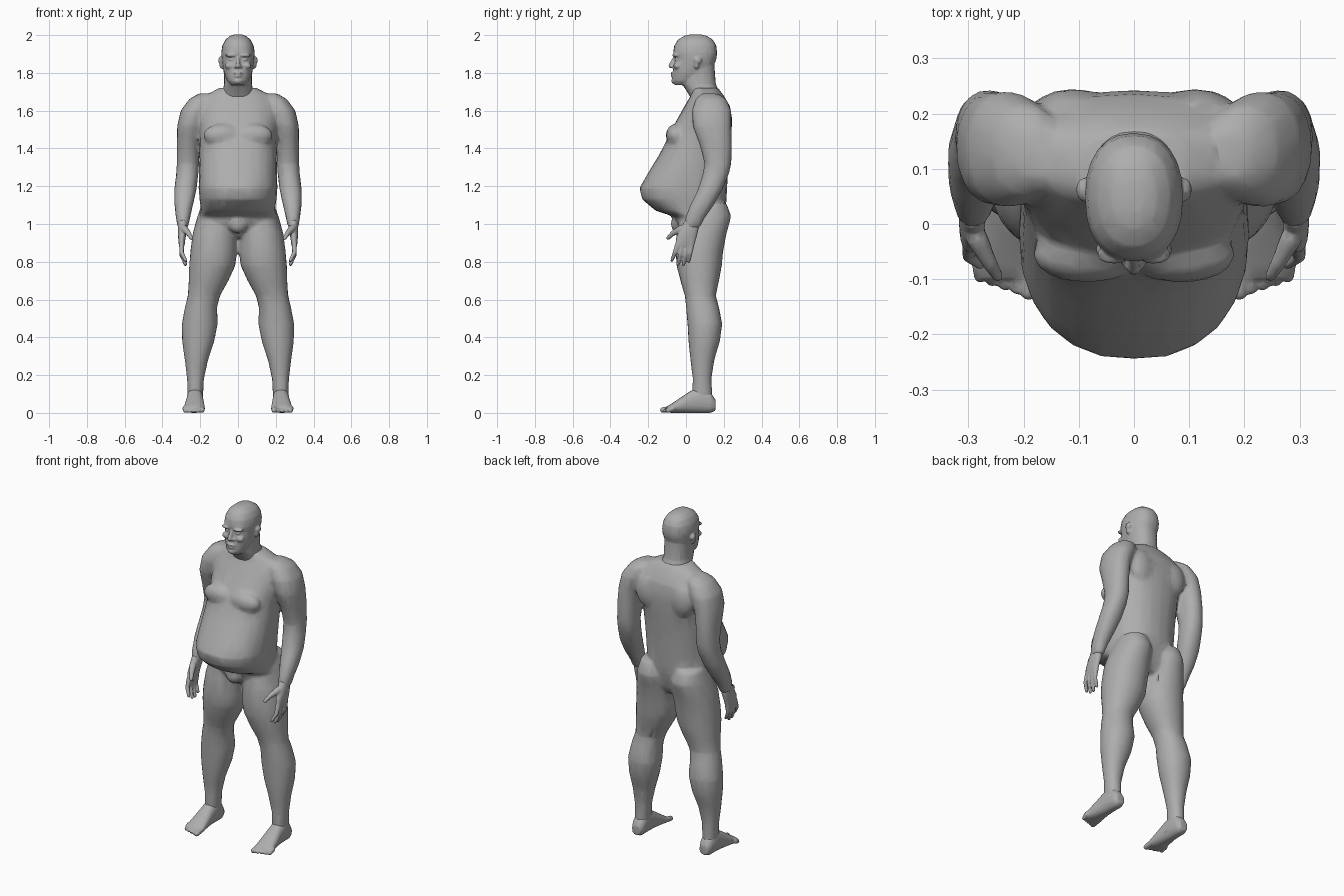
import bpy
import bmesh
import math
from mathutils import Matrix, Vector

default_cube = bpy.data.objects.get("Cube")
if default_cube:
    bpy.data.objects.remove(default_cube, do_unlink=True)

# One plain grey for the whole figure
grey = bpy.data.materials.new("plain_grey")
grey.use_nodes = True
grey.diffuse_color = (.42, .42, .42, 1)
grey.node_tree.nodes["Principled BSDF"].inputs["Base Color"].default_value = grey.diffuse_color


def power(value, exponent):
    return math.copysign(abs(value) ** exponent, value)


def loft(bm, sections, side=1, axis="z", squareness=2.3, segments=24):
    """Skin closed rounded sections given as (x low, x high, b low, b high, position)."""
    rings = []
    for low_x, high_x, low_b, high_b, position in sections:
        ring = []
        for step in range(segments):
            angle = math.tau * step / segments
            u = power(math.cos(angle), 2 / squareness)
            v = power(math.sin(angle), 2 / squareness)
            x = side * ((low_x + high_x) + u * (high_x - low_x)) / 2
            b = ((low_b + high_b) + v * (high_b - low_b)) / 2
            place = (x, b, position) if axis == "z" else (x, position, b)
            ring.append(bm.verts.new(place))
        rings.append(ring)
    for lower, upper in zip(rings, rings[1:]):
        for i in range(segments):
            j = (i + 1) % segments
            bm.faces.new((lower[i], lower[j], upper[j], upper[i]))
    bm.faces.new(rings[0][::-1])
    bm.faces.new(rings[-1])


def centred(sections):
    """Turn (half width, front, back, height) into full sections."""
    return [(-half, half, front, back, height) for half, front, back, height in sections]


def ball(bm, centre, radii, side=1):
    x, y, z = centre
    matrix = Matrix.Translation((side * x, y, z)) @ Matrix.Diagonal((*radii, 1))
    bmesh.ops.create_uvsphere(bm, u_segments=16, v_segments=10, radius=1, matrix=matrix)


def digit(bm, start, end, start_radius, end_radius):
    """Tapered rod with rounded ends, for fingers and toes."""
    start, end = Vector(start), Vector(end)
    span = end - start
    turn = span.to_track_quat("Z", "Y").to_matrix().to_4x4()
    bmesh.ops.create_cone(bm, cap_ends=True, segments=12, radius1=start_radius,
                          radius2=end_radius, depth=span.length,
                          matrix=Matrix.Translation((start + end) / 2) @ turn)
    ball(bm, start, (start_radius,) * 3)
    ball(bm, end, (end_radius,) * 3)


def finish(bm, name, voxel, smoothing, keep, mirrored=False):
    """Fuse the overlapping volumes, soften the joins and reduce to a light mesh."""
    bmesh.ops.recalc_face_normals(bm, faces=bm.faces)
    mesh = bpy.data.meshes.new(name)
    bm.to_mesh(mesh)
    bm.free()
    mesh.materials.append(grey)
    for polygon in mesh.polygons:
        polygon.use_smooth = True
    obj = bpy.data.objects.new(name, mesh)
    bpy.context.collection.objects.link(obj)
    remesh = obj.modifiers.new("fuse", "REMESH")
    remesh.mode = "VOXEL"
    remesh.voxel_size = voxel
    remesh.use_smooth_shade = True
    soften = obj.modifiers.new("soften", "SMOOTH")
    soften.factor = .5
    soften.iterations = smoothing
    reduce = obj.modifiers.new("reduce", "DECIMATE")
    reduce.ratio = keep
    if mirrored:
        mirror = obj.modifiers.new("other_side", "MIRROR")
        mirror.use_mirror_merge = False
    return obj


# Torso: pelvis, overhanging belly, chest and sloping shoulders
body = bmesh.new()
loft(body, centred([
    (.09, .0, .16, .93),
    (.2, -.04, .19, .98),
    (.21, -.065, .2, 1.04),
    (.195, -.16, .21, 1.07),
    (.204, -.232, .215, 1.13),
    (.209, -.247, .218, 1.19),
    (.207, -.195, .222, 1.28),
    (.205, -.14, .23, 1.37),
    (.203, -.095, .238, 1.46),
    (.21, -.055, .243, 1.54),
    (.205, -.01, .235, 1.62),
    (.175, .025, .2, 1.68),
    (.1, .03, .17, 1.72)]))
ball(body, (0, -.04, 1), (.05, .04, .05))

for side in (1, -1):
    # Chest and shoulder blades
    ball(body, (.085, -.055, 1.47), (.1, .052, .06), side)
    ball(body, (.11, .2, 1.54), (.08, .045, .1), side)
    # Buttock, thigh, knee, calf and ankle
    loft(body, [
        (.04, .19, .03, .215, 1.11),
        (.01, .215, -.03, .24, 1.04),
        (.004, .24, -.05, .215, .95),
        (.005, .253, -.055, .196, .85),
        (.014, .259, -.05, .19, .78),
        (.05, .261, -.03, .175, .7),
        (.095, .266, -.006, .158, .62),
        (.11, .281, .0, .175, .56),
        (.108, .298, .008, .192, .47),
        (.125, .296, .013, .18, .38),
        (.158, .282, .023, .15, .28),
        (.18, .27, .036, .135, .18),
        (.184, .268, .03, .14, .1),
        (.19, .262, .04, .14, .05)], side, squareness=2.1)
    # Shoulder, upper arm, elbow and forearm
    loft(body, [
        (.14, .21, .08, .17, 1.69),
        (.13, .26, .05, .215, 1.66),
        (.15, .304, .03, .24, 1.6),
        (.185, .322, .035, .24, 1.52),
        (.203, .324, .072, .243, 1.42),
        (.206, .324, .098, .24, 1.32),
        (.21, .328, .088, .226, 1.26),
        (.22, .338, .062, .192, 1.18),
        (.238, .337, .022, .147, 1.1),
        (.254, .328, -.004, .098, 1.03),
        (.264, .32, -.012, .075, .98)], side, squareness=2.2)
finish(body, "body", .01, 6, .09)

# Head: neck, skull and jaw
head = bmesh.new()
loft(head, centred([
    (.1, .04, .2, 1.64),
    (.084, .012, .18, 1.69),
    (.074, -.02, .158, 1.74),
    (.074, -.02, .15, 1.84)]))
loft(head, centred([
    (.035, -.058, .03, 1.735),
    (.057, -.07, .08, 1.757),
    (.075, -.07, .13, 1.8),
    (.083, -.064, .15, 1.845),
    (.087, -.06, .161, 1.875),
    (.089, -.068, .165, 1.905),
    (.083, -.062, .16, 1.945),
    (.066, -.042, .142, 1.976),
    (.042, -.01, .11, 1.996),
    (.02, .02, .08, 2.003)]))

# Nose, lips and chin
digit(head, (0, -.06, 1.88), (0, -.08, 1.838), .009, .013)
ball(head, (0, -.068, 1.798), (.026, .014, .007))
ball(head, (0, -.068, 1.783), (.022, .013, .007))
ball(head, (0, -.06, 1.757), (.025, .018, .016))
for side in (1, -1):
    # Nostril, brow, eye, cheek and ear
    ball(head, (.013, -.07, 1.833), (.009, .012, .008), side)
    ball(head, (.036, -.055, 1.893), (.032, .018, .009), side)
    ball(head, (.035, -.049, 1.871), (.015, .013, .007), side)
    ball(head, (.045, -.046, 1.837), (.025, .02, .018), side)
    ball(head, (.091, .062, 1.866), (.014, .022, .02), side)
    ball(head, (.087, .055, 1.842), (.012, .014, .02), side)
finish(head, "head", .005, 2, .12)

# Hand: palm, four fingers and thumb
hand = bmesh.new()
loft(hand, [
    (.268, .316, -.006, .07, 1.02),
    (.268, .318, -.03, .066, .97),
    (.277, .317, -.052, .056, .93),
    (.283, .313, -.056, .043, .885)])
for start_y, end_y, tip_z in ((-.043, -.074, .808), (-.018, -.042, .788),
                              (.008, -.014, .785), (.031, .014, .802)):
    knuckle = (.299, (start_y + end_y) / 2, (.89 + tip_z) / 2)
    digit(hand, (.298, start_y, .895), knuckle, .014, .012)
    digit(hand, knuckle, (.278, end_y, tip_z), .012, .009)
digit(hand, (.285, -.025, .975), (.262, -.07, .95), .02, .014)
digit(hand, (.262, -.07, .95), (.247, -.095, .925), .014, .01)
finish(hand, "hands", .005, 2, .15, mirrored=True)

# Foot: heel, instep and five toes
foot = bmesh.new()
loft(foot, [
    (.2, .253, .012, .07, .156),
    (.187, .266, .0, .11, .13),
    (.184, .27, .0, .14, .08),
    (.183, .273, .0, .12, .03),
    (.178, .282, .0, .08, -.03),
    (.175, .287, .0, .05, -.075),
    (.18, .283, .004, .034, -.1)], axis="y")
for toe in range(5):
    x = .191 + toe * .022
    radius = .015 if toe == 0 else .0115
    digit(foot, (x, -.07, .024), (x, -.123 + toe * .007, radius), .016, radius)
finish(foot, "feet", .005, 2, .12, mirrored=True)
